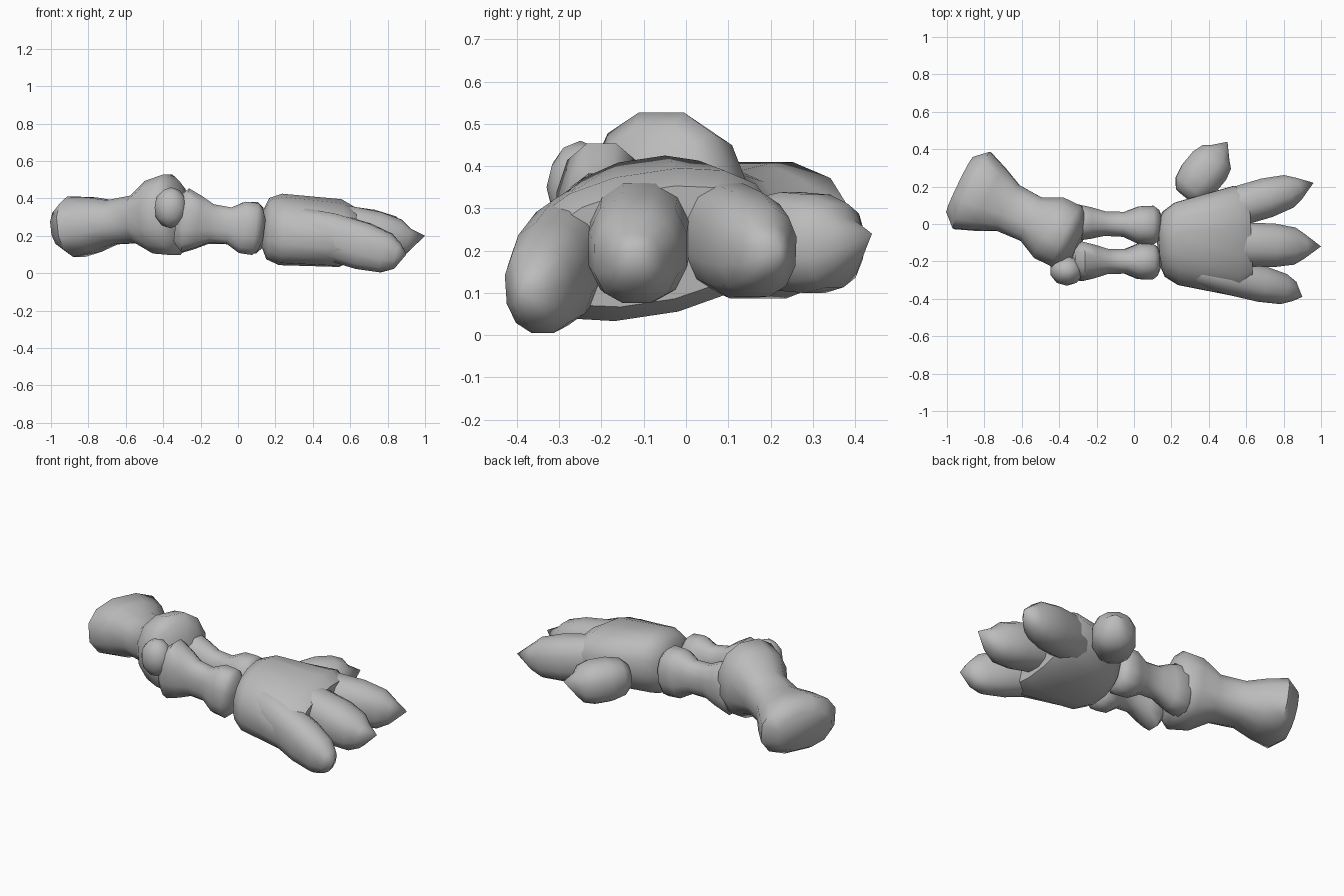
import bpy
import bmesh
import math
from mathutils import Vector

default_cube = bpy.data.objects.get("Cube")
if default_cube:
    bpy.data.objects.remove(default_cube, do_unlink=True)

# One plain grey for the whole model
grey = bpy.data.materials.new("bone grey")
grey.use_nodes = True
grey.diffuse_color = (0.5, 0.5, 0.5, 1)
grey.node_tree.nodes["Principled BSDF"].inputs["Base Color"].default_value = grey.diffuse_color

# Shared outlines: position along the part, then share of its full thickness
BONE = ((0, 0.7), (0.1, 1), (0.25, 0.85), (0.4, 0.65), (0.6, 0.65), (0.75, 0.95), (0.9, 1), (0.96, 0.8), (1, 0.4))
PALM = ((0, 0.5), (0.06, 0.85), (0.2, 1), (0.85, 1), (1, 0.8))
FINGER = ((0, 0.5), (0.15, 0.85), (0.4, 1), (0.7, 1), (0.9, 0.85), (1, 0.55))


def finish(name, bm):
    """Turn a bmesh into a smooth-shaded grey object."""
    bmesh.ops.recalc_face_normals(bm, faces=bm.faces)
    mesh = bpy.data.meshes.new(name)
    bm.to_mesh(mesh)
    bm.free()
    mesh.materials.append(grey)
    part = bpy.data.objects.new(name, mesh)
    bpy.context.collection.objects.link(part)
    bpy.ops.object.select_all(action="DESELECT")
    part.select_set(True)
    bpy.context.view_layer.objects.active = part
    bpy.ops.object.shade_smooth_by_angle(angle=math.radians(55))


def soften(value):
    """Push a sine or cosine outward, making a slightly boxy oval."""
    return math.copysign(abs(value) ** 0.85, value)


def limb(name, outline, start, end, start_size, end_size, claw=None, roll=0, sides=12):
    """Skin oval sections from start to end; sizes are half width and half height."""
    start, end = Vector(start), Vector(end)
    start_size, end_size = Vector(start_size), Vector(end_size)
    along = (end - start).normalized()
    across = Vector((-along.y, along.x, 0)).normalized()
    up = along.cross(across)
    across.z += roll
    bm = bmesh.new()
    rings = []
    for t, share in outline:
        centre = start.lerp(end, t)
        width, height = start_size.lerp(end_size, t) * share
        ring = []
        for k in range(sides):
            angle = math.tau * (k + 0.5) / sides
            offset = across * width * soften(math.cos(angle)) + up * height * soften(math.sin(angle))
            ring.append(bm.verts.new(centre + offset))
        rings.append(ring)
    for near, far in zip(rings, rings[1:]):
        for k in range(sides):
            bm.faces.new((near[k - 1], near[k], far[k], far[k - 1]))
    bm.faces.new(rings[0])
    if claw:
        point = bm.verts.new(claw)
        for k in range(sides):
            bm.faces.new((rings[-1][k - 1], rings[-1][k], point))
    else:
        bm.faces.new(rings[-1])
    finish(name, bm)


def finger(name, root, end, claw, width, height):
    limb(name, FINGER, root, end, (width, height), (width, height), claw=claw)


# Upper arm with a broad shoulder knuckle and a tall elbow
limb("upper_arm", BONE, (-0.93, 0.21, 0.24), (-0.29, -0.1, 0.32), (0.24, 0.16), (0.18, 0.23))

# Two forearm bones, side by side with a thin gap
limb("forearm_outer", BONE, (-0.33, -0.2, 0.29), (0.14, -0.2, 0.23), (0.11, 0.18), (0.1, 0.14))
limb("forearm_inner", BONE, (-0.36, 0.01, 0.26), (0.15, -0.01, 0.24), (0.1, 0.16), (0.11, 0.14))

# Small knob on the outside of the elbow
knob = bmesh.new()
bmesh.ops.create_icosphere(knob, subdivisions=2, radius=0.1)
bmesh.ops.scale(knob, vec=(0.9, 0.8, 1.1), verts=knob.verts)
bmesh.ops.translate(knob, vec=(-0.36, -0.25, 0.35), verts=knob.verts)
finish("elbow_knob", knob)

# Palm, widening forward and tilted down toward the outer finger
limb("palm", PALM, (0.13, -0.11, 0.24), (0.62, -0.09, 0.21), (0.2, 0.19), (0.32, 0.17), roll=0.15, sides=16)

# Clawed fingers running back into the palm, and a free thumb
finger("outer_finger", (0.25, -0.22, 0.27), (0.85, -0.36, 0.09), (0.9, -0.39, 0.1), 0.1, 0.13)
finger("middle_finger", (0.35, -0.1, 0.28), (0.91, -0.12, 0.17), (1, -0.12, 0.2), 0.12, 0.13)
finger("inner_finger", (0.3, 0.02, 0.27), (0.88, 0.19, 0.19), (0.96, 0.22, 0.2), 0.11, 0.13)
finger("thumb", (0.27, 0.15, 0.23), (0.46, 0.38, 0.21), (0.5, 0.44, 0.24), 0.12, 0.12)
